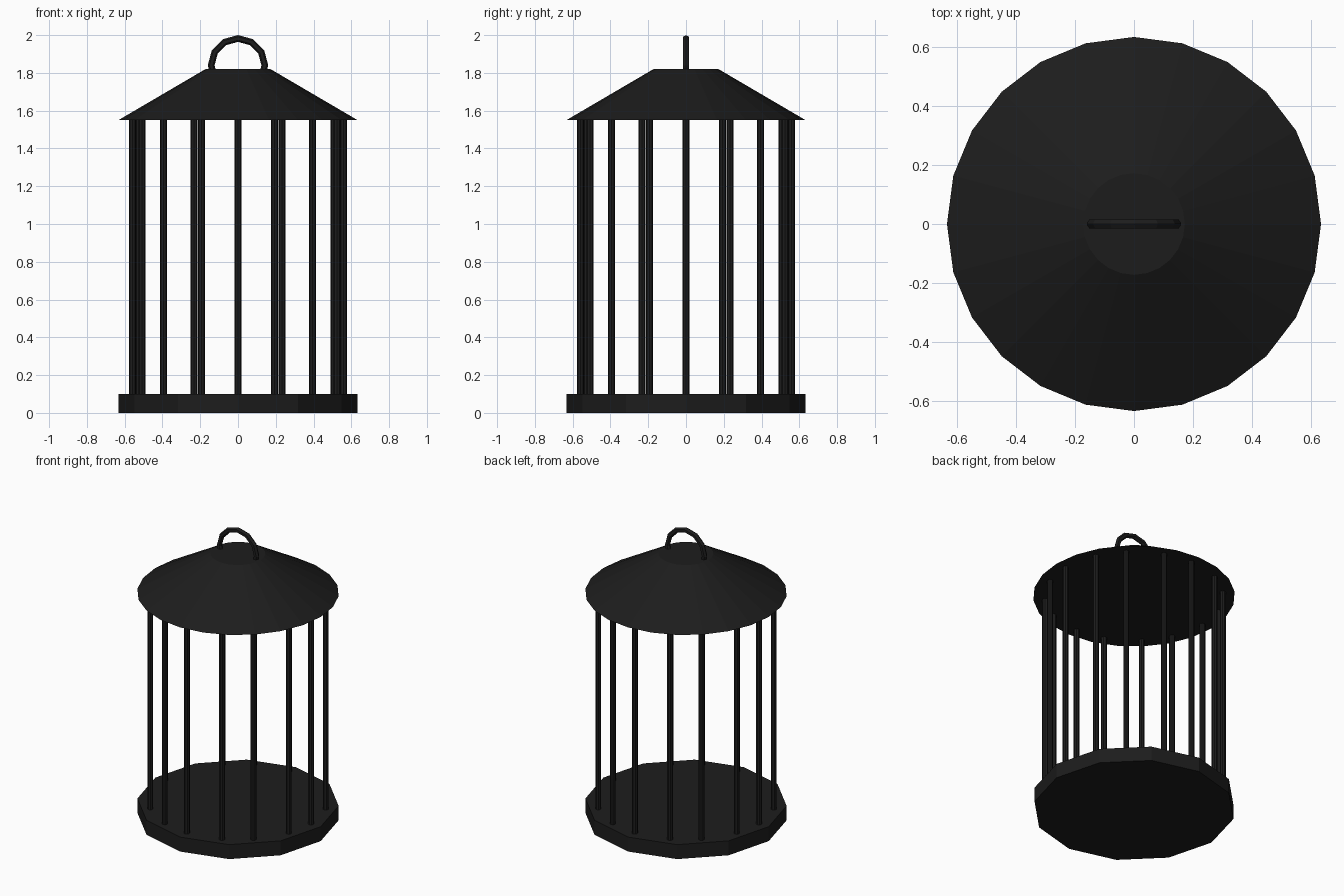
import bpy
from math import cos, sin, radians

if "Cube" in bpy.data.objects:
    bpy.data.objects.remove(bpy.data.objects["Cube"])

black = bpy.data.materials.new("black_metal")
black.diffuse_color = (0.012, 0.012, 0.012, 1)
black.use_nodes = True
black.node_tree.nodes["Principled BSDF"].inputs["Base Color"].default_value = black.diffuse_color


def finish(name):
    ob = bpy.context.object
    ob.name = name
    ob.data.materials.append(black)
    return ob


def frustum(name, sides, r_bottom, r_top, z0, z1, x=0, y=0):
    bpy.ops.mesh.primitive_cone_add(vertices=sides, radius1=r_bottom, radius2=r_top,
                                    depth=z1 - z0, location=(x, y, (z0 + z1) / 2))
    return finish(name)


# Floor slab and roof
frustum("base", 12, 0.633, 0.633, 0, 0.10)
frustum("roof", 24, 0.633, 0.172, 1.55, 1.82)

# Cage bars: eight on the main directions, eight slightly offset between them
for i in range(8):
    for j, offset in enumerate((0, 24.7)):
        a = radians(45 * i + offset)
        frustum(f"bar_{2 * i + j + 1}", 8, 0.0185, 0.0185, 0.09, 1.56,
                0.559 * cos(a), 0.559 * sin(a))

# Hanging ring sunk into the roof
bpy.ops.mesh.primitive_torus_add(major_segments=12, minor_segments=6,
                                 major_radius=0.142, minor_radius=0.018,
                                 location=(0, 0, 1.84), rotation=(radians(90), 0, 0))
finish("hanging_ring")
